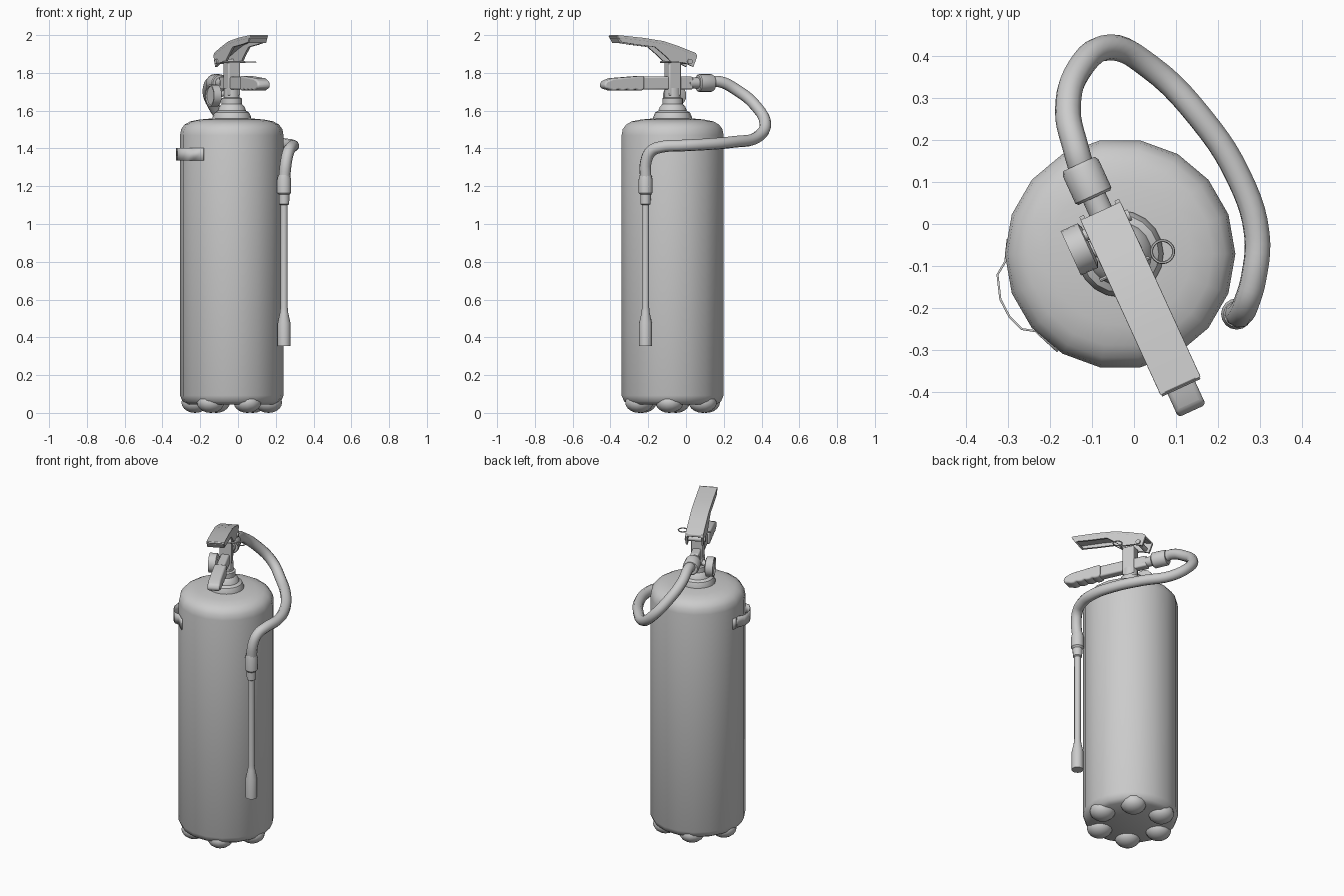
import bpy, bmesh, math
from mathutils import Matrix, Vector

if "Cube" in bpy.data.objects:
    bpy.data.objects.remove(bpy.data.objects["Cube"])

AX, AY = -0.033, -0.071                     # cylinder axis
BODY = Matrix.Translation((AX, AY, 0))
# valve frame: local x points along the handles, local z up
VALVE = BODY @ Matrix.Rotation(math.radians(-65.4), 4, 'Z')
T, R = Matrix.Translation, Matrix.Rotation


def finish(name, bm, matrix=None, bevel=0, segments=2, angle=35):
    bmesh.ops.recalc_face_normals(bm, faces=bm.faces)
    me = bpy.data.meshes.new(name)
    bm.to_mesh(me)
    bm.free()
    ob = bpy.data.objects.new(name, me)
    if matrix:
        ob.matrix_world = matrix
    bpy.context.collection.objects.link(ob)
    if bevel:
        m = ob.modifiers.new("bevel", 'BEVEL')
        m.width, m.segments = bevel, segments
        m.limit_method, m.angle_limit = 'ANGLE', math.radians(40)
    smooth(ob, angle)
    return ob


def smooth(ob, angle=35):
    bpy.ops.object.select_all(action='DESELECT')
    ob.select_set(True)
    bpy.context.view_layer.objects.active = ob
    bpy.ops.object.shade_smooth_by_angle(angle=math.radians(angle))


def lathe(name, profile, matrix, seg=20, angle=35):
    """Revolve (radius, height) points about local z, with capped ends."""
    bm = bmesh.new()
    rings = [[bm.verts.new((r * math.cos(2 * math.pi * i / seg),
                            r * math.sin(2 * math.pi * i / seg), z))
              for i in range(seg)] for r, z in profile]
    for a, b in zip(rings, rings[1:]):
        for i in range(seg):
            j = (i + 1) % seg
            bm.faces.new((a[i], a[j], b[j], b[i]))
    bm.faces.new(rings[0])
    bm.faces.new(rings[-1])
    return finish(name, bm, matrix, angle=angle)


def prism(name, pts, width, t=0, bevel=0, segments=2):
    """Extrude a side profile (x, z) across the valve frame."""
    bm = bmesh.new()
    a = [bm.verts.new((x, t - width / 2, z)) for x, z in pts]
    b = [bm.verts.new((x, t + width / 2, z)) for x, z in pts]
    bm.faces.new(a)
    bm.faces.new(b)
    for i in range(len(pts)):
        j = (i + 1) % len(pts)
        bm.faces.new((a[i], a[j], b[j], b[i]))
    return finish(name, bm, VALVE, bevel, segments)


def tube(name, pts, radius, cyclic=False, res=3):
    cu = bpy.data.curves.new(name, 'CURVE')
    cu.dimensions = '3D'
    cu.bevel_depth, cu.bevel_resolution, cu.resolution_u = radius, res, 5
    cu.use_fill_caps = True
    sp = cu.splines.new('BEZIER')
    sp.bezier_points.add(len(pts) - 1)
    for p, co in zip(sp.bezier_points, pts):
        p.co = co
        p.handle_left_type = p.handle_right_type = 'AUTO'
    sp.use_cyclic_u = cyclic
    ob = bpy.data.objects.new(name, cu)
    bpy.context.collection.objects.link(ob)
    bpy.ops.object.select_all(action='DESELECT')
    ob.select_set(True)
    bpy.context.view_layer.objects.active = ob
    bpy.ops.object.convert(target='MESH')
    smooth(bpy.context.object, 50)


# pressure cylinder
lathe("cylinder_body", [(.235, .045), (.26, .06), (.274, .092), (.274, 1.47), (.268, 1.502),
                        (.25, 1.526), (.22, 1.543), (.17, 1.553), (.09, 1.56)], BODY, 18, 45)

# six rounded feet
for k in range(6):
    a = math.radians(60 * k - 5)
    bm = bmesh.new()
    bmesh.ops.create_uvsphere(bm, u_segments=14, v_segments=10, radius=1,
                              matrix=T((.195 * math.cos(a), .195 * math.sin(a), .055))
                              @ Matrix.Diagonal((.074, .074, .055, 1)))
    finish(f"foot_{k + 1}", bm, BODY, angle=60)

# stepped neck collar and valve block
lathe("neck_collar", [(.103, 1.55), (.103, 1.565), (.092, 1.59), (.075, 1.60), (.068, 1.62),
                      (.054, 1.635), (.054, 1.665), (.042, 1.67), (.042, 1.72)], BODY, 20)
prism("valve_block", [(-.035, 1.68), (.035, 1.68), (.035, 1.86), (-.035, 1.86)], .07, bevel=.006)

# carrying handle: flat bar plus finger-grooved grip
prism("handle_bar", [(-.11, 1.712), (.2, 1.712), (.2, 1.78), (-.11, 1.78)], .05, bevel=.008)
grooves = [(.18 + .2 * i / 12, 1.712 - .007 * abs(math.sin(math.pi * i / 3))) for i in range(13)]
prism("handle_grip", grooves + [(.405, 1.718), (.413, 1.735), (.402, 1.757), (.36, 1.772),
                                (.18, 1.785)], .072, bevel=.016, segments=3)

# squeeze lever: curved top plate with side flanges
top = [(.345, 2.0), (.29, 1.995), (.19, 1.985), (.075, 1.968), (-.01, 1.942), (-.112, 1.905)]
under = [(-.12, 1.89), (-.098, 1.832), (-.05, 1.852), (.035, 1.862), (.07, 1.894), (.125, 1.937),
         (.23, 1.949), (.32, 1.962)]
prism("lever_plate", top + [(x, z - .018) for x, z in reversed(top)], .105, bevel=.004)
for side, t in (("left", -.046), ("right", .046)):
    prism(f"lever_flange_{side}", top + under, .012, t)
prism("lever_lip", [(.345, 2.0), (.35, 1.995), (.328, 1.958), (.318, 1.962)], .1)
lathe("lever_pivot", [(.014, -.06), (.014, .06)], VALVE @ T((-.075, 0, 1.86)) @ R(math.pi / 2, 4, 'X'), 12)

# safety pin with pull ring
lathe("safety_pin", [(.005, -.07), (.005, .06)], VALVE @ T((.037, 0, 1.857)) @ R(-math.pi / 2, 4, 'X'), 8)
ring = VALVE @ Vector((.037, .094, 1.857))
tube("pull_ring", [ring + Vector((.026 * math.cos(i * math.pi / 4), .026 * math.sin(i * math.pi / 4), 0))
                   for i in range(8)], .0035, True, 1)

# pressure gauge on its stem
GAUGE = VALVE @ T((-.05, 0, 1.68)) @ R(math.pi / 2, 4, 'X')
lathe("gauge_case", [(.045, .056), (.058, .062), (.058, .106), (.05, .106), (.048, .099)], GAUGE, 20)
tube("gauge_stem", [VALVE @ Vector(p) for p in ((0, -.01, 1.70), (-.025, -.04, 1.69), (-.05, -.07, 1.68))], .016)

# hose coupling at the back of the valve
BACK = VALVE @ T((0, 0, 1.746)) @ R(-math.pi / 2, 4, 'Y')
lathe("hose_coupling", [(.029, .09), (.029, .147), (.042, .147), (.047, .153), (.047, .225),
                        (.041, .235), (.03, .235)], BACK, 16)

# discharge hose
tube("hose", [(-.121, .12, 1.75), (-.137, .175, 1.754), (-.157, .27, 1.708), (-.132, .365, 1.63),
              (-.058, .42, 1.53), (.037, .374, 1.458), (.156, .255, 1.435), (.25, .11, 1.422),
              (.292, -.024, 1.415), (.284, -.13, 1.408), (.268, -.185, 1.385), (.255, -.212, 1.33),
              (.245, -.214, 1.24)], .031)

# discharge wand: connector, rod and nozzle
lathe("wand", [(.022, .355), (.034, .355), (.034, .475), (.022, .53), (.019, .56), (.019, 1.10),
               (.027, 1.105), (.028, 1.155), (.037, 1.165), (.037, 1.235), (.031, 1.26)],
      T((.244, -.214, 0)), 16)

# thin retaining clip on the left side
bm = bmesh.new()
path = [(-.303, -.036), (-.308, -.088), (-.327, -.12), (-.32, -.18), (-.298, -.222), (-.268, -.252),
        (-.235, -.257), (-.183, -.305)]
cols = [[bm.verts.new((x, y, z)) for z in (1.335, 1.402)] for x, y in path]
for a, b in zip(cols, cols[1:]):
    bm.faces.new((a[0], b[0], b[1], a[1]))
clip = finish("hose_clip", bm)
clip.modifiers.new("thickness", 'SOLIDIFY').thickness = .005
